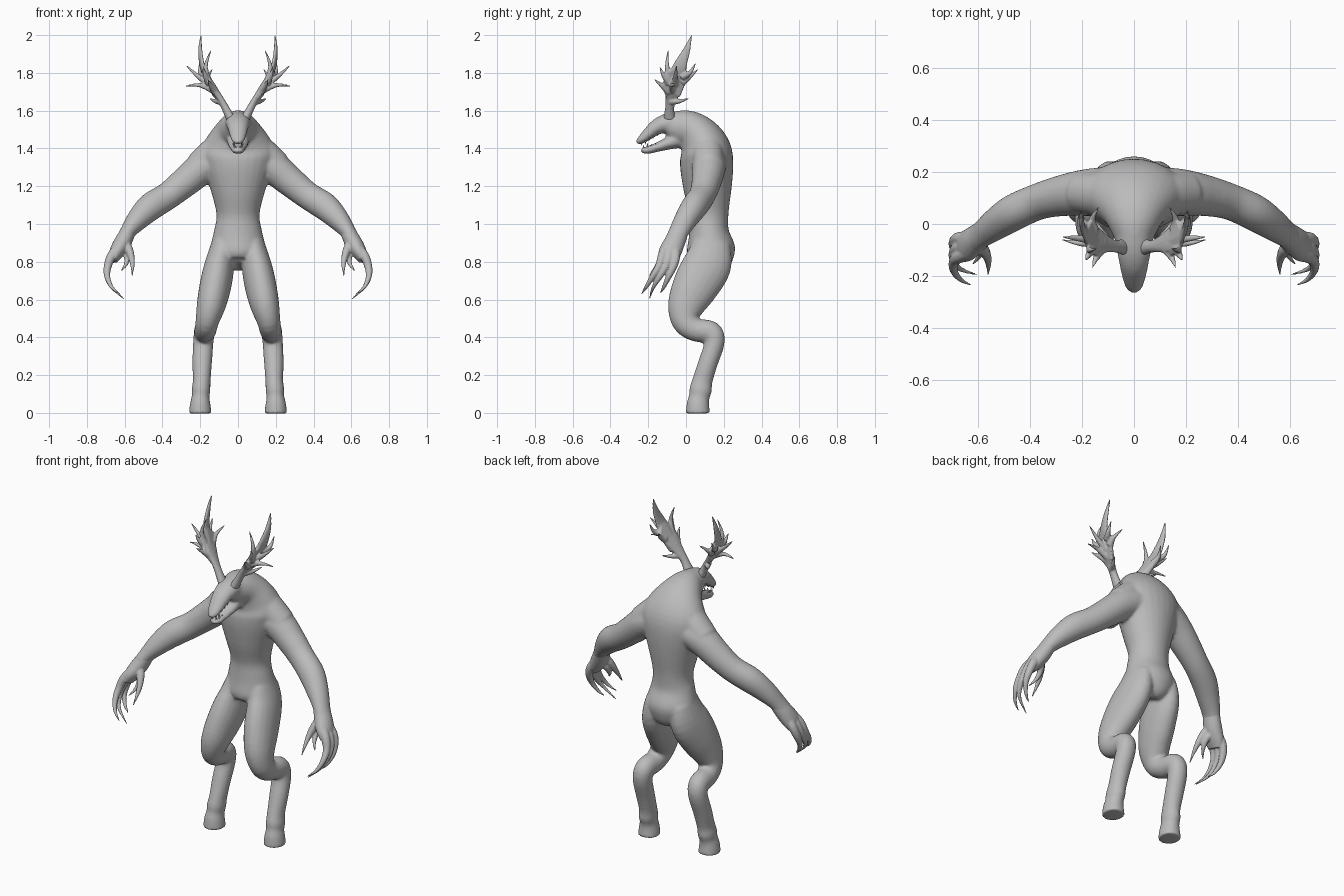
import bpy, bmesh, math
from mathutils import Vector

grey = bpy.data.materials.new("grey_hide")
grey.diffuse_color = (0.5, 0.5, 0.5, 1)


def smooth_path(pts, sub):
    """Catmull-Rom interpolation of (x, y, z, wide, thick) points."""
    out = []
    for i in range(len(pts) - 1):
        p0, p1, p2, p3 = (pts[max(0, min(len(pts) - 1, i + k))] for k in (-1, 0, 1, 2))
        for s in range(sub):
            t = s / sub
            out.append([0.5 * (2 * b + (c - a) * t + (2 * a - 5 * b + 4 * c - d) * t * t
                               + (3 * b - a - 3 * c + d) * t ** 3)
                        for a, b, c, d in zip(p0, p1, p2, p3)])
    return out + [list(pts[-1])]


def loft(bm, pts, axis=(1, 0, 0), sides=20, sub=4, sign=1):
    """Closed tube with elliptical sections; 'axis' is the wide direction."""
    path = [[p[0] * sign] + p[1:] for p in smooth_path(pts, sub)]
    rings = []
    for i, p in enumerate(path):
        tan = (Vector(path[min(i + 1, len(path) - 1)][:3]) - Vector(path[max(i - 1, 0)][:3])).normalized()
        u = Vector(axis)
        u = (u - tan * u.dot(tan)).normalized()
        v = tan.cross(u)
        a, b = max(p[3], 0.001), max(p[4], 0.001)
        rings.append([bm.verts.new(Vector(p[:3]) + u * a * math.cos(k * math.tau / sides)
                                   + v * b * math.sin(k * math.tau / sides)) for k in range(sides)])
    for r, q in zip(rings, rings[1:]):
        for k in range(sides):
            n = (k + 1) % sides
            bm.faces.new((r[k], r[n], q[n], q[k]))
    bm.faces.new(rings[0][::-1])
    bm.faces.new(rings[-1])


def spike(bm, pts, r0, r1=0.002, sides=8, power=1.0):
    """Round tapering tube through the given points."""
    n = len(pts) - 1
    rad = [r1 + (r0 - r1) * (1 - (i / n) ** power) for i in range(n + 1)]
    loft(bm, [(*p, r, r) for p, r in zip(pts, rad)], axis=(0.3, 1, 0.2), sides=sides, sub=3)


def finish(bm, name, mirror=False, voxel=0, soften=0):
    bmesh.ops.recalc_face_normals(bm, faces=bm.faces[:])
    for f in bm.faces:
        f.smooth = True
    me = bpy.data.meshes.new(name)
    bm.to_mesh(me)
    bm.free()
    me.materials.append(grey)
    ob = bpy.data.objects.new(name, me)
    bpy.context.collection.objects.link(ob)
    if voxel:
        rem = ob.modifiers.new("fuse", "REMESH")
        rem.mode = "VOXEL"
        rem.voxel_size = voxel
        rem.use_smooth_shade = True
        sm = ob.modifiers.new("soften", "SMOOTH")
        sm.factor = 0.5
        sm.iterations = soften
    if mirror:
        ob.modifiers.new("mirror", "MIRROR").use_mirror_merge = False
    return ob


# Body: torso, neck, head and limbs fused into one skin
bm = bmesh.new()
torso = [(.125, .775, .05, .07), (.135, .81, .115, .11), (.132, .87, .145, .128),
         (.122, .96, .128, .105), (.122, 1.05, .114, .103), (.115, 1.17, .142, .125),
         (.11, 1.29, .18, .14), (.105, 1.38, .2, .138), (.075, 1.45, .165, .12),
         (.02, 1.5, .115, .1), (-.05, 1.515, .078, .085), (-.1, 1.52, .06, .055)]
loft(bm, [(0, *p) for p in torso], sides=28)
# Snout and lower jaw
snout = [(-.04, 1.535, .07, .065), (-.10, 1.533, .066, .053), (-.155, 1.513, .056, .042),
         (-.21, 1.468, .044, .03), (-.245, 1.44, .032, .019), (-.262, 1.43, .018, .009)]
jaw = [(-.04, 1.45, .06, .05), (-.10, 1.425, .055, .033), (-.16, 1.404, .044, .024),
       (-.21, 1.39, .035, .02), (-.237, 1.394, .022, .012)]
for part in (snout, jaw):
    loft(bm, [(0, *p) for p in part])
# Arms, and legs with hooves
arm = [(.10, .125, 1.335, .095, .085), (.19, .12, 1.295, .09, .088), (.28, .108, 1.222, .079, .08),
       (.37, .085, 1.15, .07, .073), (.46, .045, 1.093, .07, .074), (.53, .0, 1.025, .062, .06),
       (.585, -.04, .955, .053, .042), (.612, -.062, .90, .055, .044), (.64, -.085, .85, .056, .036)]
leg = [(.08, .135, .90, .06, .1), (.097, .115, .79, .078, .128), (.118, .055, .68, .084, .124),
       (.142, .002, .57, .077, .1), (.163, -.002, .485, .062, .074), (.172, .05, .44, .058, .062),
       (.178, .13, .425, .056, .062), (.184, .15, .37, .054, .054), (.19, .115, .26, .052, .052),
       (.192, .087, .17, .047, .054), (.196, .077, .12, .05, .06), (.198, .07, .085, .047, .055),
       (.2, .063, .045, .055, .06), (.2, .063, -.003, .06, .065)]
for sign in (1, -1):
    loft(bm, arm, axis=(0, 1, 0), sign=sign)
    loft(bm, leg, sign=sign)
    # Shoulder slope from neck to upper arm
    loft(bm, [(.05, .08, 1.46, .06, .06), (.12, .11, 1.40, .08, .07), (.2, .12, 1.31, .08, .08)],
         axis=(0, 1, 0), sign=sign)
finish(bm, "body", voxel=.0085, soften=8)

# Hands: palm, clawed fingers, thumb and inner claw
bm = bmesh.new()
loft(bm, [(.58, -.036, .96, .05, .04), (.612, -.062, .90, .056, .046),
          (.642, -.085, .85, .06, .04), (.662, -.098, .81, .05, .026)], axis=(0, 1, 0))
for y0, y1, x1, z1 in ((-.12, -.235, .625, .63), (-.085, -.195, .60, .60), (-.05, -.135, .635, .635)):
    m = (y0 + y1) / 2
    spike(bm, [(.63, y0 * .6 - .03, .88), (.67, y0 - .005, .83), (.69, y0 * .8 + y1 * .2, .775),
               (.692, m, .72), (.668, m * .4 + y1 * .6, .665), (x1, y1, z1)],
          .028, .003, power=1.4, sides=10)
spike(bm, [(.61, -.07, .91), (.578, -.10, .865), (.56, -.14, .80), (.56, -.195, .725)],
      .03, .003, power=1.3, sides=10)
spike(bm, [(.62, -.06, .88), (.59, -.085, .84), (.592, -.12, .79), (.62, -.155, .75)],
      .024, .003, power=1.3, sides=10)
finish(bm, "hand", mirror=True, voxel=.0045, soften=3)

# Antlers: stem, broad webbed palm and tines
bm = bmesh.new()
loft(bm, [(.04, -.088, 1.56, .032, .024), (.07, -.086, 1.62, .024, .02),
          (.105, -.075, 1.68, .035, .017), (.137, -.06, 1.735, .05, .014),
          (.168, -.045, 1.785, .05, .013), (.19, -.03, 1.84, .036, .012),
          (.2, .003, 1.92, .02, .01), (.196, .03, 2.0, .003, .003)],
     axis=(.2, 1, 0), sides=12)
web = [(.085, -.095, 1.645), (.142, -.125, 1.73), (.172, -.105, 1.80), (.192, -.04, 1.85),
       (.172, .012, 1.785), (.125, -.03, 1.68)]
hull = [bm.verts.new(Vector(p) + Vector((.008, 0, -.005)) * s) for p in web for s in (1, -1)]
bmesh.ops.convex_hull(bm, input=hull)
tines = [[(.15, -.085, 1.74), (.172, -.1, 1.83), (.143, -.095, 1.92)],
         [(.12, -.09, 1.70), (.145, -.13, 1.735), (.16, -.167, 1.765)],
         [(.155, -.09, 1.75), (.175, -.12, 1.79), (.185, -.138, 1.83)],
         [(.15, -.06, 1.74), (.215, -.055, 1.785), (.275, -.05, 1.84)],
         [(.115, -.07, 1.70), (.2, -.075, 1.735), (.277, -.06, 1.73)],
         [(.155, -.02, 1.75), (.16, .02, 1.78), (.135, .065, 1.82)],
         [(.175, -.02, 1.78), (.2, .02, 1.8), (.205, .05, 1.85)],
         [(.09, -.08, 1.65), (.12, -.035, 1.65), (.15, .015, 1.665)]]
for t in tines:
    spike(bm, t, .021, .003, sides=10)
finish(bm, "antlers", mirror=True, voxel=.0045, soften=2)

# Teeth along both jaws
bm = bmesh.new()
for i in range(5):
    f = i / 4
    x, y = .036 - .018 * f, -.15 - .085 * f
    up, low = 1.482 - .05 * f, 1.418 - .014 * f
    size = .02 if i == 3 else .012
    spike(bm, [(x, y, up), (x, y, up - size / 2), (x, y, up - size - .004)], .006, .001, 6)
    spike(bm, [(x - .004, y + .01, low), (x - .004, y + .01, low + size / 2),
               (x - .004, y + .01, low + size)], .006, .001, 6)
finish(bm, "teeth", mirror=True)
